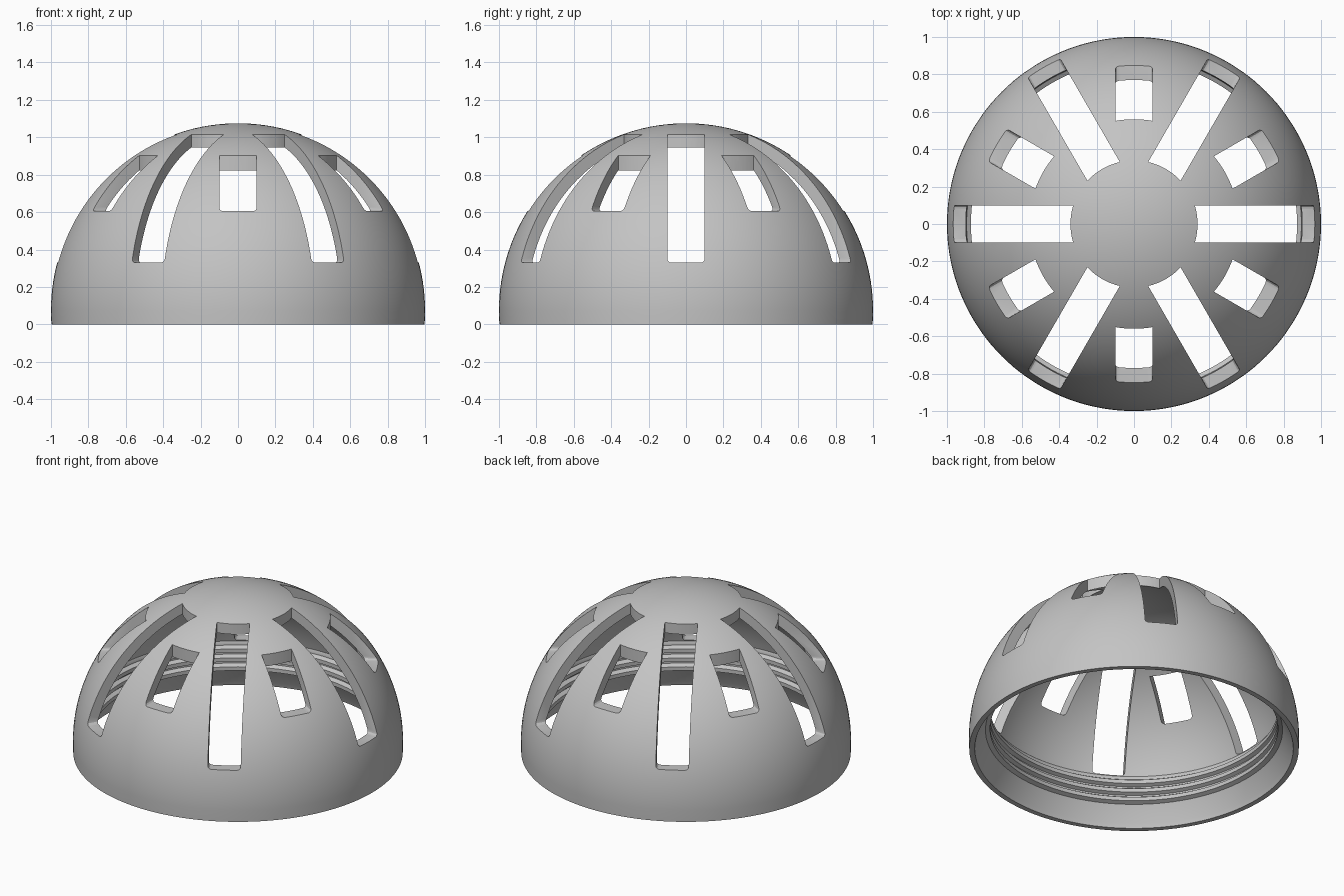
import bpy, bmesh, math
from mathutils import Matrix

if "Cube" in bpy.data.objects:
    bpy.data.objects.remove(bpy.data.objects["Cube"], do_unlink=True)

CENTRE = 0.075      # height of the sphere centre
INNER = 0.935       # inner sphere radius
SEGMENTS = 144

grey = bpy.data.materials.new("plain grey")
grey.use_nodes = True
grey.diffuse_color = (0.55, 0.55, 0.55, 1)
grey.node_tree.nodes["Principled BSDF"].inputs["Base Color"].default_value = (0.55, 0.55, 0.55, 1)


def make_object(name, bm):
    bmesh.ops.recalc_face_normals(bm, faces=bm.faces)
    mesh = bpy.data.meshes.new(name)
    bm.to_mesh(mesh)
    bm.free()
    obj = bpy.data.objects.new(name, mesh)
    bpy.context.collection.objects.link(obj)
    mesh.materials.append(grey)
    return obj


def arc(radius, start, end, steps):
    angles = [start + (end - start) * i / steps for i in range(steps + 1)]
    return [(radius * math.cos(a), CENTRE + radius * math.sin(a)) for a in angles]


def lathe(profile):
    """Revolve an (r, z) profile around the z axis."""
    bm = bmesh.new()
    verts = [bm.verts.new((max(r, 0), 0, z)) for r, z in profile]
    edges = [bm.edges.new(pair) for pair in zip(verts, verts[1:])]
    bmesh.ops.spin(bm, geom=verts + edges, axis=(0, 0, 1), cent=(0, 0, 0),
                   angle=math.tau, steps=SEGMENTS, use_merge=True)
    bmesh.ops.remove_doubles(bm, verts=bm.verts, dist=0.0001)
    return bm


def add_slot(bm, angle, inner_radius, bottom, half=0.1, steps=8):
    """Radial slot prism with a round inner end and softened lower corners."""
    spread = math.asin(half / inner_radius)
    plan = [(1.2, -half)]
    for i in range(steps + 1):
        a = spread * (2 * i / steps - 1)
        plan.append((inner_radius * math.cos(a), inner_radius * math.sin(a)))
    plan.append((1.2, half))
    part = bmesh.new()
    base = part.faces.new([part.verts.new((x, y, bottom)) for x, y in plan])
    bmesh.ops.extrude_face_region(part, geom=[base], use_keep_orig=True)
    part.verts.ensure_lookup_table()
    bmesh.ops.translate(part, verts=part.verts[len(plan):], vec=(0, 0, 1.3 - bottom))
    bmesh.ops.recalc_face_normals(part, faces=part.faces)
    sides = [e for e in part.edges
             if all(abs(v.co.z - bottom) < 1e-4 for v in e.verts)
             and abs(e.verts[0].co.y - e.verts[1].co.y) < 1e-4
             and e.calc_length() > 0.3]
    bmesh.ops.bevel(part, geom=sides, offset=0.02, segments=3, profile=0.5, affect='EDGES')
    part.transform(Matrix.Rotation(angle, 4, 'Z'))
    temp = bpy.data.meshes.new("slot")
    part.to_mesh(temp)
    part.free()
    bm.from_mesh(temp)
    bpy.data.meshes.remove(temp)


# Hollow dome: outer skin, bevelled rim, inner ridges, inner skin
profile = [(0, CENTRE + 1)] + arc(1, math.pi / 2, 0, 40)[1:] + [(0.998, 0), (0.965, 0)]
profile += [(0.955, 0.03), (0.9, 0.13)]
for z in (0.14, 0.2, 0.26):
    profile += [(0.872, z), (0.872, z + 0.025), (0.895, z + 0.04), (0.895, z + 0.05)]
start = math.asin((0.325 - CENTRE) / INNER)
profile += arc(INNER, start, math.pi / 2, 32)[:-1] + [(0, CENTRE + INNER)]
dome = make_object("vented_dome", lathe(profile))

# Six long and six short vents, alternating
slots = bmesh.new()
for i in range(6):
    add_slot(slots, math.radians(60 * i), 0.34, 0.33)
    add_slot(slots, math.radians(60 * i + 30), 0.56, 0.605)
cutter = make_object("vent_cutter", slots)
cutter.hide_render = True

cut = dome.modifiers.new("vents", 'BOOLEAN')
cut.operation = 'DIFFERENCE'
cut.solver = 'EXACT'
cut.object = cutter

bpy.ops.object.select_all(action='DESELECT')
dome.select_set(True)
bpy.context.view_layer.objects.active = dome
bpy.ops.object.modifier_apply(modifier=cut.name)
bpy.data.objects.remove(cutter, do_unlink=True)
bpy.ops.object.shade_smooth_by_angle(angle=math.radians(25))
